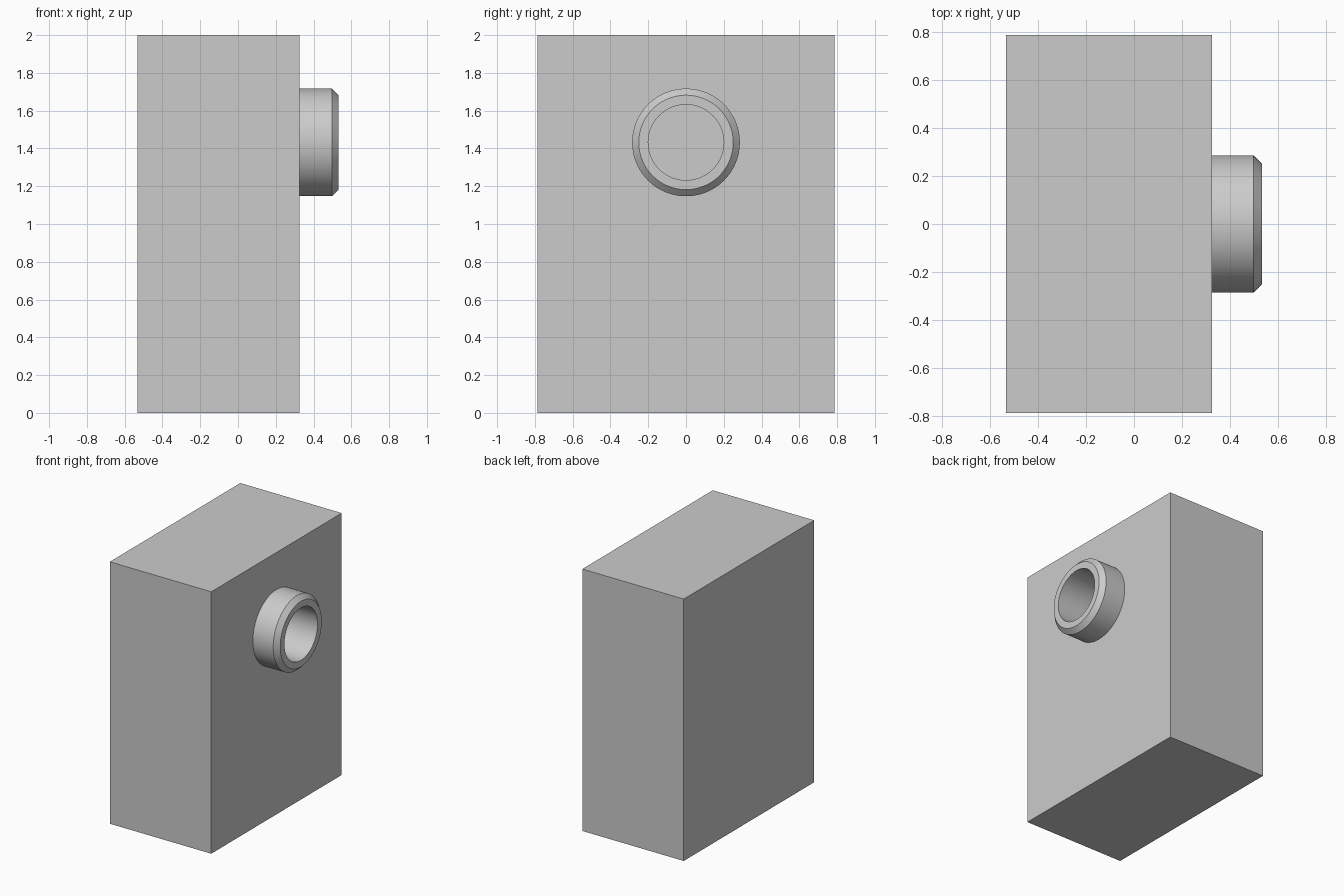
import bpy
import bmesh
import math
from mathutils import Matrix, Vector

default_cube = bpy.data.objects.get("Cube")
if default_cube:
    bpy.data.objects.remove(default_cube)

BACK, FACE, TIP = -0.532, 0.325, 0.532   # body back, body face, collar tip along x
HALF_WIDTH, HEIGHT = 0.787, 2.0
AXIS_Z = 1.432
COLLAR_R, BORE_R, CHAMFER = 0.285, 0.2, 0.035
BORE_DEPTH = 0.5
SEGMENTS = 96

grey = bpy.data.materials.new("light grey")
grey.use_nodes = True
colour = (0.6, 0.6, 0.6, 1)
grey.diffuse_color = colour
grey.node_tree.nodes["Principled BSDF"].inputs["Base Color"].default_value = colour


def make_object(name, bm):
    mesh = bpy.data.meshes.new(name)
    bm.to_mesh(mesh)
    bm.free()
    mesh.materials.append(grey)
    obj = bpy.data.objects.new(name, mesh)
    bpy.context.collection.objects.link(obj)
    return obj


def x_cylinder(name, radius, start, end, chamfer=0):
    """Cylinder along x, with an optional chamfer on its outer rim."""
    bm = bmesh.new()
    place = Matrix.Translation(((start + end) / 2, 0, AXIS_Z)) @ Matrix.Rotation(math.pi / 2, 4, "Y")
    bmesh.ops.create_cone(bm, cap_ends=True, segments=SEGMENTS, radius1=radius,
                          radius2=radius, depth=end - start, matrix=place)
    if chamfer:
        rim = [e for e in bm.edges if all(v.co.x > end - 0.001 for v in e.verts)]
        bmesh.ops.bevel(bm, geom=rim, offset=chamfer, segments=1, affect="EDGES")
    return make_object(name, bm)


def combine(target, tool, operation):
    mod = target.modifiers.new(operation.title(), "BOOLEAN")
    mod.operation = operation
    mod.solver = "EXACT"
    mod.object = tool
    bpy.context.view_layer.objects.active = target
    bpy.ops.object.modifier_apply(modifier=mod.name)
    bpy.data.objects.remove(tool)


# Rectangular body
bm = bmesh.new()
bmesh.ops.create_cube(bm, size=1)
bmesh.ops.scale(bm, vec=Vector((FACE - BACK, 2 * HALF_WIDTH, HEIGHT)), verts=bm.verts)
bmesh.ops.translate(bm, vec=Vector(((BACK + FACE) / 2, 0, HEIGHT / 2)), verts=bm.verts)
body = make_object("body_with_collar", bm)

# Chamfered collar, then a blind bore running through it into the body
combine(body, x_cylinder("collar", COLLAR_R, FACE - 0.1, TIP, CHAMFER), "UNION")
combine(body, x_cylinder("bore", BORE_R, TIP - BORE_DEPTH, TIP + 0.1), "DIFFERENCE")

bpy.ops.object.select_all(action="DESELECT")
body.select_set(True)
bpy.context.view_layer.objects.active = body
bpy.ops.object.shade_smooth_by_angle(angle=math.radians(30))
